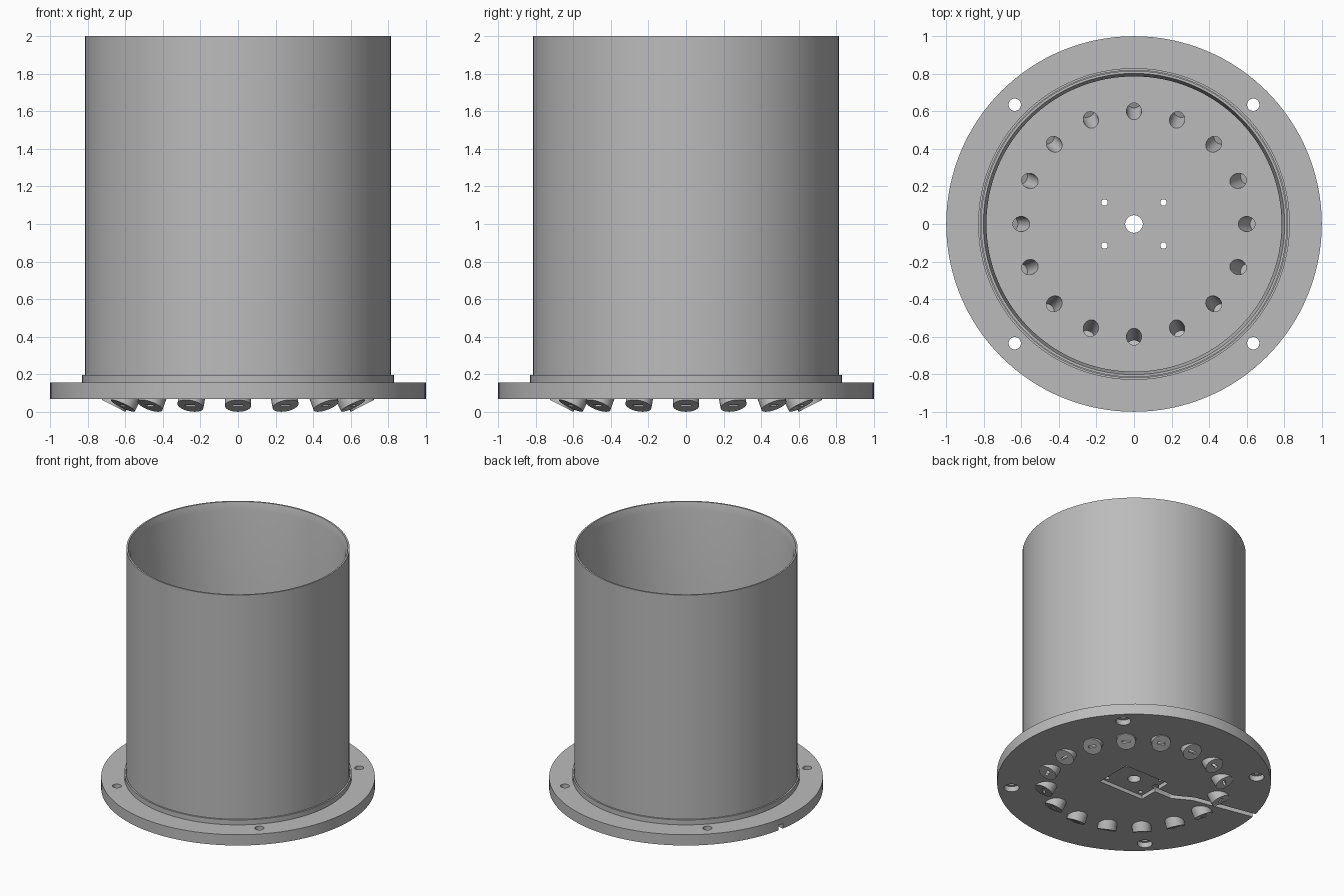
import bpy, bmesh, math
from mathutils import Matrix, Vector

if "Cube" in bpy.data.objects:
    bpy.data.objects.remove(bpy.data.objects["Cube"])

grey = bpy.data.materials.new("grey plastic")
grey.diffuse_color = (0.5, 0.5, 0.5, 1)
grey.use_nodes = True
grey.node_tree.nodes["Principled BSDF"].inputs["Base Color"].default_value = grey.diffuse_color

TILT = math.radians(27)      # lean of the lamp sockets
Z0, Z1 = 0.068, 0.155        # underside and top of the base plate


def make(name, bm):
    bmesh.ops.recalc_face_normals(bm, faces=bm.faces)
    me = bpy.data.meshes.new(name)
    bm.to_mesh(me)
    bm.free()
    ob = bpy.data.objects.new(name, me)
    me.materials.append(grey)
    bpy.context.collection.objects.link(ob)
    return ob


def cylinder(bm, r, z0, z1, matrix=Matrix(), seg=32):
    m = matrix @ Matrix.Translation((0, 0, (z0 + z1) / 2))
    bmesh.ops.create_cone(bm, cap_ends=True, segments=seg, radius1=r,
                          radius2=r, depth=z1 - z0, matrix=m)


def box(bm, size, matrix):
    bmesh.ops.create_cube(bm, size=1, matrix=matrix @ Matrix.Diagonal((*size, 1)))


def lathe(name, profile, seg=128):
    bm = bmesh.new()
    rings = [[bm.verts.new((r * math.cos(2 * math.pi * i / seg),
                            r * math.sin(2 * math.pi * i / seg), z))
              for i in range(seg)] for r, z in profile]
    for a, b in zip(rings, rings[1:] + rings[:1]):
        for i in range(seg):
            j = (i + 1) % seg
            bm.faces.new((a[i], a[j], b[j], b[i]))
    return make(name, bm)


def boolean(ob, bm, operation):
    tool = make("cutter", bm)
    tool.hide_render = True
    mod = ob.modifiers.new("bool", 'BOOLEAN')
    mod.operation, mod.object, mod.solver = operation, tool, 'EXACT'
    mod.use_self = True
    bpy.context.view_layer.objects.active = ob
    bpy.ops.object.modifier_apply(modifier=mod.name)
    bpy.data.objects.remove(tool)


# Local frames of the sockets: origin on the plate top, +z leaning to the centre
frames = [Matrix.Rotation(2 * math.pi * i / 16, 4, 'Z')
          @ Matrix.Translation((0.6, 0, Z1))
          @ Matrix.Rotation(-TILT, 4, 'Y') for i in range(16)]
CAP = -(Z1 - 0.07 * math.sin(TILT)) / math.cos(TILT)   # lowest edge lands on z = 0

# Base plate with the ring of leaning lamp sockets
bm = bmesh.new()
cylinder(bm, 1.0, Z0, Z1, seg=128)
base = make("base_plate", bm)
bm = bmesh.new()
for f in frames:
    cylinder(bm, 0.07, CAP, -0.045, f)
boolean(base, bm, 'UNION')

# Lamp bores with lead slots through the socket ends
bm = bmesh.new()
for f in frames:
    cylinder(bm, 0.04, CAP + 0.02, 0.06, f, 24)
boolean(base, bm, 'DIFFERENCE')
bm = bmesh.new()
for f in frames:
    box(bm, (0.02, 0.06, 0.06), f @ Matrix.Translation((0, 0, CAP + 0.01)))
boolean(base, bm, 'DIFFERENCE')

# Board pocket in the underside
bm = bmesh.new()
box(bm, (0.4, 0.3, 0.06), Matrix.Translation((0, 0, Z0)))
boolean(base, bm, 'DIFFERENCE')

# Cable channel from the pocket out between two sockets to the rim
bm = bmesh.new()
a = math.radians(168.75)
path = [Vector(p) for p in ((-0.18, 0.02), (-0.35, 0.02),
        (0.5 * math.cos(a), 0.5 * math.sin(a)), (1.05 * math.cos(a), 1.05 * math.sin(a)))]
for p, q in zip(path, path[1:]):
    d, mid = q - p, (p + q) / 2
    box(bm, (d.length + 0.02, 0.045, 0.08), Matrix.Translation((mid.x, mid.y, Z0))
        @ Matrix.Rotation(math.atan2(d.y, d.x), 4, 'Z'))
boolean(base, bm, 'DIFFERENCE')

# Centre hole, board screw holes and mounting holes
bm = bmesh.new()
cylinder(bm, 0.047, 0, 0.3)
for sx in (-1, 1):
    for sy in (-1, 1):
        cylinder(bm, 0.017, 0, 0.3, Matrix.Translation((0.157 * sx, 0.115 * sy, 0)), 16)
        cylinder(bm, 0.033, 0, 0.3, Matrix.Translation((0.635 * sx, 0.635 * sy, 0)))
boolean(base, bm, 'DIFFERENCE')

# Screw head recesses below the mounting holes
bm = bmesh.new()
for sx in (-1, 1):
    for sy in (-1, 1):
        cylinder(bm, 0.055, 0, 0.11, Matrix.Translation((0.635 * sx, 0.635 * sy, 0)))
boolean(base, bm, 'DIFFERENCE')

# Collar around the foot of the tube
collar = lathe("collar", [(0.83, Z1 - 0.01), (0.83, 0.195), (0.818, 0.195), (0.818, Z1 - 0.01)])

# Open tube with a flared inner lip
tube = lathe("tube", [(0.815, Z1 - 0.005), (0.815, 2.0), (0.802, 2.0),
                      (0.786, 1.94), (0.786, Z1 - 0.005)])

for ob in (base, collar, tube):
    bpy.ops.object.select_all(action='DESELECT')
    ob.select_set(True)
    bpy.context.view_layer.objects.active = ob
    bpy.ops.object.shade_smooth_by_angle(angle=math.radians(30))
